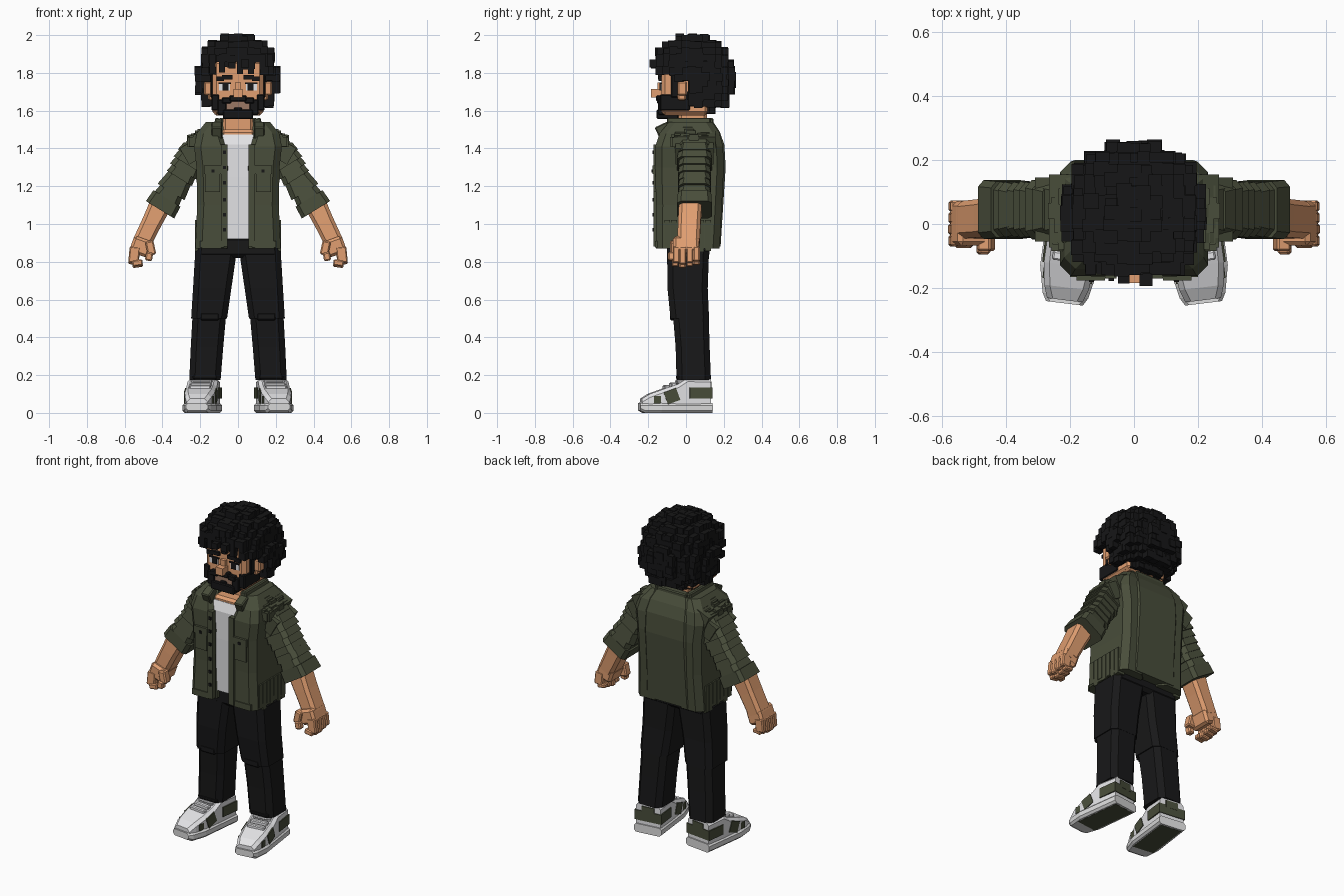
import bpy, bmesh, math, random
from mathutils import Matrix, Vector

random.seed(4)
cube = bpy.data.objects.get("Cube")
if cube:
    bpy.data.objects.remove(cube, do_unlink=True)


def material(name, r, g, b):
    m = bpy.data.materials.new(name)
    m.use_nodes = True
    m.diffuse_color = (r, g, b, 1)
    bsdf = m.node_tree.nodes["Principled BSDF"]
    bsdf.inputs["Base Color"].default_value = (r, g, b, 1)
    bsdf.inputs["Roughness"].default_value = 0.9
    return m


BLACK = material("hair_black", .008, .008, .0085)
DENIM = material("trouser_black", .009, .009, .0095)
OLIVE = material("jacket_olive", .066, .075, .043)
SKIN = material("skin_tan", .75, .345, .165)
LIP = material("lip_brown", .33, .19, .13)
WHITE = material("shirt_white", .85, .85, .87)
SOLE = material("sole_grey", .72, .72, .72)


def rot(angle, axis):
    return Matrix.Rotation(math.radians(angle), 4, axis)


def box(bm, x, y, z, turn=None):
    """Box from its (low, high) range on each axis, optionally turned about its centre."""
    mid = Vector([(a + b) / 2 for a, b in (x, y, z)])
    size = [b - a for a, b in (x, y, z)]
    m = Matrix.Translation(mid) @ (turn or Matrix()) @ Matrix.Diagonal((*size, 1))
    bmesh.ops.create_cube(bm, size=1, matrix=m)


def loft(bm, rings, c=.02):
    """Stack of chamfered rectangles (z, x0, x1, y0, y1), capped at both ends."""
    loops = []
    for z, x0, x1, y0, y1 in rings:
        pts = [(x0 + c, y0), (x1 - c, y0), (x1, y0 + c), (x1, y1 - c),
               (x1 - c, y1), (x0 + c, y1), (x0, y1 - c), (x0, y0 + c)]
        loops.append([bm.verts.new((x, y, z)) for x, y in pts])
    for a, b in zip(loops, loops[1:]):
        for i in range(8):
            j = (i + 1) % 8
            bm.faces.new((a[i], a[j], b[j], b[i]))
    bm.faces.new(loops[0])
    bm.faces.new(loops[-1])


def finish(bm, name, mat, mirror=False, bevel=0, place=None):
    if place:
        bm.transform(place)
    bmesh.ops.recalc_face_normals(bm, faces=bm.faces)
    me = bpy.data.meshes.new(name)
    bm.to_mesh(me)
    bm.free()
    ob = bpy.data.objects.new(name, me)
    me.materials.append(mat)
    bpy.context.scene.collection.objects.link(ob)
    if bevel:
        mod = ob.modifiers.new("soft_edges", "BEVEL")
        mod.width, mod.segments = bevel, 1
    if mirror:
        ob.modifiers.new("mirror", "MIRROR")


def boxes(name, mat, ranges, mirror=False, bevel=0, place=None):
    bm = bmesh.new()
    for r in ranges:
        box(bm, *r)
    finish(bm, name, mat, mirror, bevel, place)


def lofted(name, mat, rings, mirror=False, c=.02, place=None):
    bm = bmesh.new()
    loft(bm, rings, c)
    finish(bm, name, mat, mirror, 0, place)


# Head, neck, ears and nose
boxes("head", SKIN, [((-.135, .135), (-.13, .12), (1.575, 1.87))], bevel=.02)
boxes("neck", SKIN, [((-.08, .08), (-.04, .11), (1.45, 1.6)),
                     ((-.09, .09), (-.115, .1), (1.45, 1.5))], bevel=.015)
boxes("ears", SKIN, [((.13, .18), (-.045, .005), (1.68, 1.755)),
                     ((.13, .16), (-.045, 0), (1.655, 1.69))], True, .008)
boxes("nose", SKIN, [((-.024, .024), (-.185, -.12), (1.67, 1.715)),
                     ((-.016, .016), (-.15, -.12), (1.71, 1.75))])

# Eyes, brows and mouth
boxes("eye_whites", WHITE, [((.042, .1), (-.135, -.128), (1.706, 1.742))], True)
boxes("pupils", BLACK, [((.05, .082), (-.139, -.13), (1.706, 1.742)),
                        ((.036, .102), (-.139, -.13), (1.74, 1.748))], True)
boxes("eyebrows", BLACK, [((.028, .085), (-.148, -.125), (1.766, 1.788)),
                          ((.075, .115), (-.145, -.125), (1.758, 1.78))], True)
boxes("mouth", LIP, [((-.06, .06), (-.137, -.125), (1.6, 1.648))])

# Beard: chin, jaw, moustache and sideburns
boxes("beard", BLACK, [
    ((-.01, .08), (-.155, -.04), (1.555, 1.605)),
    ((.06, .108), (-.148, -.04), (1.578, 1.66)),
    ((.1, .14), (-.138, .02), (1.6, 1.685)),
    ((-.01, .045), (-.158, -.12), (1.648, 1.68)),
    ((.035, .085), (-.154, -.12), (1.638, 1.67)),
    ((-.01, .02), (-.148, -.12), (1.6, 1.618)),
    ((.128, .146), (-.08, -.03), (1.67, 1.79))], True, .005)

# Curly hair: a crust of jittered blocks, open at the face and ears
bm = bmesh.new()
step = .034
for i in range(-7, 8):
    for j in range(-7, 8):
        for k in range(-7, 8):
            x, y, z = i * step, .033 + j * step, 1.777 + k * step
            up, bend = (.215, 2.2) if k > 0 else (.183, 3)
            round_xy = (abs(x / .211) ** 2.4 + abs((y - .033) / .215) ** 2.4) ** (1 / 2.4)
            r = (round_xy ** bend + abs((z - 1.777) / up) ** bend) ** (1 / bend)
            fringe = 1.825 + .025 * (i % 3 == 0) - .4 * max(0, abs(x) - .09)
            face = y < -.04 and z < fringe
            ear = abs(x) > .12 and y < .02 and z < 1.77
            if .6 < r < 1 and not face and not ear:
                h = step * random.uniform(.52, .7)
                q = [v + random.uniform(-.005, .005) for v in (x, y, z)]
                box(bm, *[(v - h, v + h) for v in q])
for x in (-.135, -.085, .01, .07, .13):
    drop = random.uniform(1.79, 1.82)
    box(bm, (x - .016, x + .016), (-.16, -.11), (drop, 1.9))
finish(bm, "curly_hair", BLACK)

# Shirt
lofted("shirt", WHITE, [(.92, -.12, .12, -.125, .1), (1.25, -.12, .12, -.135, .1),
                        (1.42, -.12, .12, -.137, .1), (1.475, -.1, .1, -.118, .1)])

# Jacket: front halves, back panel, collar and trim
lofted("jacket_front", OLIVE, [
    (.87, .056, .226, -.16, .178), (1.1, .052, .216, -.158, .19),
    (1.3, .046, .22, -.163, .2), (1.41, .054, .232, -.163, .196),
    (1.48, .075, .218, -.14, .178), (1.54, .08, .17, -.09, .14)], True, .035)
lofted("jacket_back", OLIVE, [
    (.88, -.155, .155, .08, .183), (1.1, -.15, .15, .08, .197),
    (1.3, -.15, .15, .08, .21), (1.42, -.15, .15, .08, .203),
    (1.49, -.14, .14, .08, .178), (1.54, -.12, .12, .08, .145)])
boxes("collar", OLIVE, [
    ((.088, .128), (-.1, .13), (1.48, 1.56), rot(-12, "Y")),
    ((-.01, .1), (.105, .145), (1.49, 1.56)),
    ((.085, .14), (-.155, -.08), (1.46, 1.53), rot(25, "X"))], True, .006)
boxes("jacket_trim", OLIVE, [
    ((.055, .09), (-.171, -.14), (.88, 1.42)),
    ((.095, .175), (-.171, -.15), (1.17, 1.275)),
    ((.09, .18), (-.177, -.15), (1.265, 1.31)),
    ((.075, .2), (-.165, -.15), (.875, .91))], True)
boxes("buttons", BLACK, [((-.079, -.063), (-.178, -.17), (z, z + .018))
                         for z in (.96, 1.04, 1.12, 1.21, 1.29, 1.37)]
      + [((s * .133 - .008, s * .133 + .008), (-.182, -.175), (1.272, 1.288))
         for s in (-1, 1)])

# Shoulder caps, blocky folds and ragged side seams
bm = bmesh.new()
box(bm, (.15, .25), (-.06, .155), (1.385, 1.485), rot(24, "Y"))
box(bm, (.2, .29), (-.055, .145), (1.33, 1.43), rot(30, "Y"))
for n in range(20):
    x = random.uniform(.12, .25)
    y = random.uniform(-.06, .12)
    z = 1.545 - (x - .12) * .58 - abs(y - .03) * .2
    box(bm, (x - .025, x + .025), (y - .025, y + .025), (z - .05, z))
for n in range(7):
    y = -.115 + n * .036
    box(bm, (.18, .228), (y, y + .031), (.865 + random.uniform(-.01, .02), 1.02))
finish(bm, "jacket_folds", OLIVE, True)

# Sleeves: stepped slabs hung along a slanted arm, with a turned-up cuff
bm = bmesh.new()
for n in range(9):
    z = .008 - n * .042
    w = .087 - .0012 * n + random.uniform(-.005, .006) - .01 * (n == 0)
    d = .096 - .002 * n + random.uniform(-.005, .006)
    loft(bm, [(z - .05, -w, w, -d, d), (z, -w + .008, w - .008, -d + .008, d - .008)], .025)
loft(bm, [(-.405, -.088, .088, -.092, .092), (-.335, -.084, .084, -.088, .088)], .02)
finish(bm, "sleeves", OLIVE, True,
       place=Matrix.Translation((.2, .045, 1.42)) @ rot(-31.7, "Y"))

# Forearms and hands
lofted("forearms", SKIN, [(-.25, -.05, .05, -.066, .052), (-.12, -.053, .053, -.062, .058),
                          (.01, -.06, .06, -.055, .066)], True, .018,
       Matrix.Translation((.402, .02, 1.12)) @ rot(-26, "Y"))
boxes("palms", SKIN, [((.462, .566), (-.068, .07), (.835, .925), rot(-20, "Y"))], True, .014)
boxes("fingers", SKIN,
      [((.522, .577), (y, y + .035), (.785 + .008 * abs(n - 1), .88), rot(-6, "Y"))
       for n, y in enumerate((-.07, -.034, .002, .038))]
      + [((.505, .56), (y, y + .035), (.77 + .008 * abs(n - 1), .81), rot(8, "Y"))
         for n, y in enumerate((-.075, -.036, .002, .038))], True, .006)
boxes("thumbs", SKIN, [((.44, .485), (-.085, -.035), (.835, .91), rot(12, "Y")),
                       ((.452, .49), (-.095, -.055), (.805, .85), rot(-10, "Y"))], True, .007)

# Trousers
boxes("trouser_hips", DENIM, [((-.212, .212), (-.1, .125), (.82, .935))], bevel=.02)
lofted("upper_legs", DENIM, [(.5, .058, .248, -.082, .122), (.66, .035, .238, -.098, .115),
                             (.86, .006, .226, -.1, .122)], True, .03)
lofted("lower_legs", DENIM, [(.175, .092, .258, -.05, .132), (.35, .078, .25, -.055, .125),
                             (.53, .062, .24, -.07, .12)], True, .03)
boxes("trouser_seams", DENIM, [((.1, .2), (-.086, -.05), (.49, .53)),
                               ((.11, .24), (-.053, .1), (.178, .2))], True, .006)

# Shoes: lofts run from toe to heel, with the toes turned slightly outwards
stance = Matrix.Translation((.187, 0, 0)) @ rot(7, "Z")
along = stance @ rot(90, "X")
lofted("shoe_uppers", WHITE, [(d, -w, w, .03, top) for d, w, top in (
    (.24, .056, .075), (.2, .07, .1), (.13, .08, .125), (.05, .081, .152),
    (0, .081, .184), (-.125, .078, .18))], True, .018, along)
lofted("shoe_soles", SOLE, [(d, -w, w, low, .052) for d, w, low in (
    (.25, .058, .012), (.225, .072, 0), (.14, .09, 0), (-.132, .087, 0))], True, .012, along)
boxes("shoe_treads", OLIVE, [((-.068, .068), (-.17, .12), (-.001, .004))], True, 0, stance)
boxes("shoe_stripes", OLIVE, [
    ((-.086, .086), (.01, .13), (.075, .135)),
    ((-.085, .085), (-.12, -.05), (.055, .122), rot(20, "X")),
    ((-.078, .078), (-.18, -.13), (.05, .09)),
    ((-.04, .04), (.1, .131), (.12, .165))], True, 0, stance)
boxes("shoe_laces", WHITE, [((-.055, .055), (y - .014, y + .014), (z, z + .025))
                            for y, z in ((-.035, .15), (-.07, .135), (-.105, .122))]
      + [((-.045, .045), (-.05, .02), (.15, .19), rot(30, "X"))], True, .005, stance)
